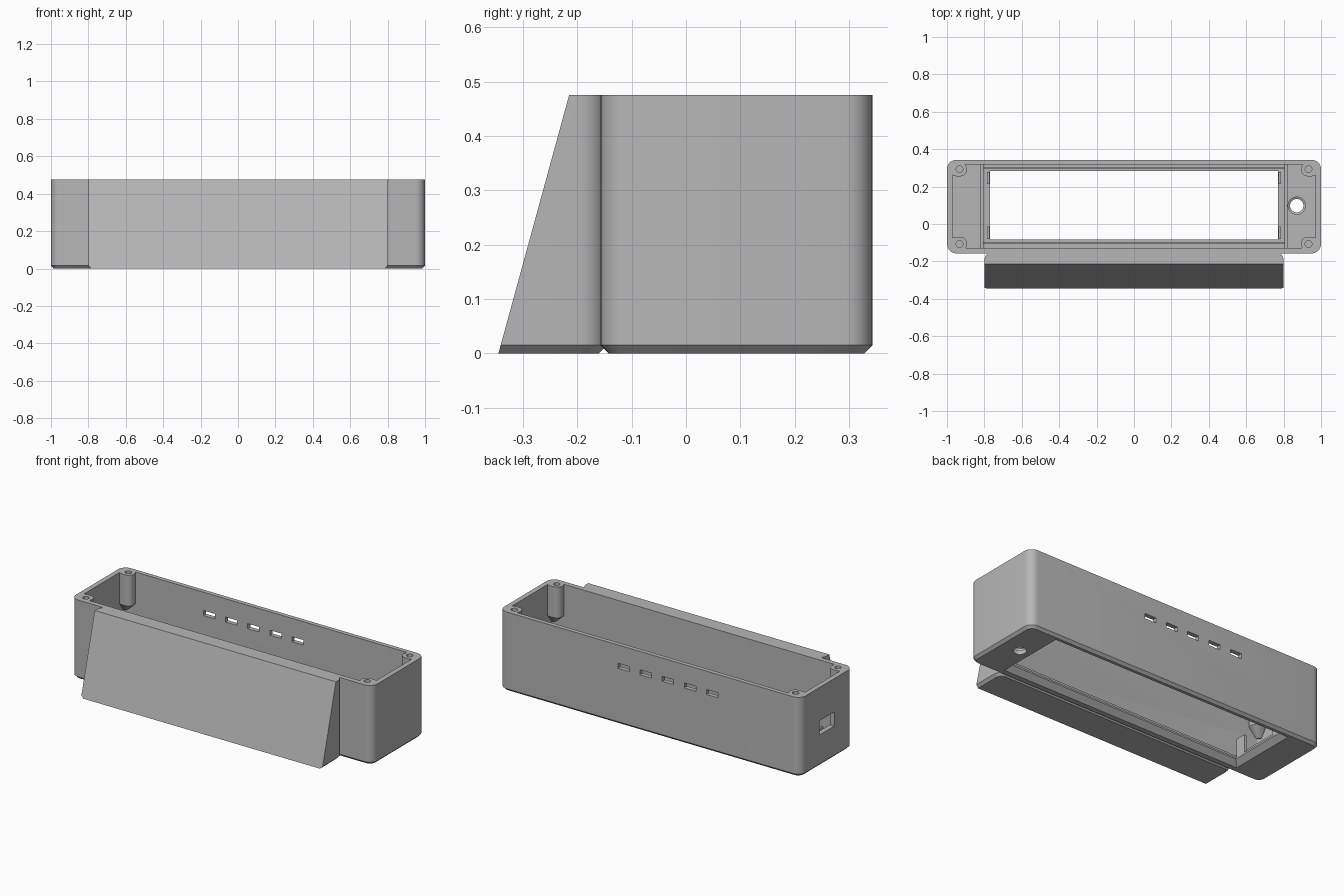
import bpy, bmesh, math
from mathutils import Vector

if "Cube" in bpy.data.objects:
    bpy.data.objects.remove(bpy.data.objects["Cube"], do_unlink=True)

grey = bpy.data.materials.new("plain grey plastic")
grey.use_nodes = True
GREY = (0.47, 0.47, 0.47, 1)
grey.diffuse_color = GREY
grey.node_tree.nodes["Principled BSDF"].inputs["Base Color"].default_value = GREY

H = 0.475                      # case height
BACK, FRONT = 0.343, -0.157    # case depth limits
MID = (BACK + FRONT) / 2
FLOOR = 0.04


def finish(name, bm):
    bmesh.ops.recalc_face_normals(bm, faces=bm.faces)
    mesh = bpy.data.meshes.new(name)
    bm.to_mesh(mesh)
    bm.free()
    mesh.materials.append(grey)
    obj = bpy.data.objects.new(name, mesh)
    bpy.context.collection.objects.link(obj)
    return obj


def outline(x0, x1, y0, y1, r, steps=8):
    """Rounded rectangle as a list of corner points."""
    x0, x1 = sorted((x0, x1))
    y0, y1 = sorted((y0, y1))
    if r == 0:
        return [(x0, y0), (x1, y0), (x1, y1), (x0, y1)]
    centres = [(x1 - r, y1 - r), (x0 + r, y1 - r), (x0 + r, y0 + r), (x1 - r, y0 + r)]
    pts = []
    for q, (cx, cy) in enumerate(centres):
        for s in range(steps + 1):
            a = math.pi / 2 * (q + s / steps)
            pts.append((cx + r * math.cos(a), cy + r * math.sin(a)))
    return pts


def loft_mesh(sections):
    """Solid through stacked outlines, each (x0, x1, y0, y1, r, z)."""
    bm = bmesh.new()
    rings = [[bm.verts.new((x, y, s[5])) for x, y in outline(*s[:5])] for s in sections]
    for a, b in zip(rings, rings[1:]):
        for i in range(len(a)):
            j = (i + 1) % len(a)
            bm.faces.new((a[i], a[j], b[j], b[i]))
    bm.faces.new(rings[0][::-1])
    bm.faces.new(rings[-1])
    return bm


def loft(name, *sections):
    return finish(name, loft_mesh(sections))


def box(name, x0, x1, y0, y1, z0, z1):
    return loft(name, (x0, x1, y0, y1, 0, z0), (x0, x1, y0, y1, 0, z1))


def cone(name, x, y, levels):
    """Turned solid; levels are (radius, z)."""
    return loft(name, *[(x - r, x + r, y - r, y + r, r * 0.999, z) for r, z in levels])


def combine(target, tool, mode):
    mod = target.modifiers.new(mode, 'BOOLEAN')
    mod.operation = mode
    mod.solver = 'EXACT'
    mod.object = tool
    bpy.context.view_layer.objects.active = target
    bpy.ops.object.modifier_apply(modifier=mod.name)
    bpy.data.objects.remove(tool, do_unlink=True)


# Case shell with chamfered foot
C = 0.015
case = loft("case",
            (-1 + C, 1 - C, FRONT + C, BACK - C, 0.035, 0),
            (-1, 1, FRONT, BACK, 0.05, C),
            (-1, 1, FRONT, BACK, 0.05, H))

# Sloped front block, rounded at its rear corners
bm = loft_mesh([(-0.8 + C, 0.8 - C, -0.6, -0.145 - C, 0.035, 0),
                (-0.8, 0.8, -0.6, -0.145, 0.05, C),
                (-0.8, 0.8, -0.6, -0.145, 0.05, H)])
slope = Vector((0, -H, 0.13))
cut = bmesh.ops.bisect_plane(bm, geom=bm.verts[:] + bm.edges[:] + bm.faces[:],
                             plane_co=(0, -0.345, 0), plane_no=slope, clear_outer=True)
bmesh.ops.holes_fill(bm, edges=[e for e in bm.edges if e.is_boundary])
combine(case, finish("sloped_front", bm), 'UNION')

# Hollow interior
IN = (-0.97, 0.97, FRONT + 0.03, BACK - 0.026, 0.02)
combine(case, loft("cavity", (*IN, FLOOR), (*IN, 0.6)), 'DIFFERENCE')

# Display window, flared towards the underside
WIN = (-0.77, 0.77, -0.082, 0.283, 0)
combine(case, loft("window", (-0.81, 0.81, -0.12, 0.32, 0, -0.01),
                   (*WIN, 0.03), (*WIN, 0.1)), 'DIFFERENCE')

# Round floor hole with widened upper edge
combine(case, cone("floor_hole", 0.87, 0.098,
                   [(0.036, -0.05), (0.036, 0.025), (0.046, 0.03), (0.046, 0.1)]), 'DIFFERENCE')

# Vent slots in the back wall
for i in range(5):
    x = -0.12 + (i - 2) * 0.147
    combine(case, box("slot", x - 0.038, x + 0.038, 0.28, 0.4, 0.335, 0.365), 'DIFFERENCE')

# Connector opening in the end wall
combine(case, box("port", -1.1, -0.94, MID - 0.07, MID + 0.07, 0.19, 0.275), 'DIFFERENCE')

# Corner screw bosses with tapered lower ends and blind holes
for sx in (-1, 1):
    for sy in (-1, 1):
        far = (sx * 0.985, MID + sy * 0.235)
        near = (sx * 0.893, MID + sy * 0.162)
        tip = (sx * 0.95, MID + sy * 0.205)
        top = (near[0], far[0], near[1], far[1], 0.035)
        boss = loft("boss", (tip[0], far[0], tip[1], far[1], 0.014, 0.24),
                    (*top, 0.29), (*top, H))
        combine(case, boss, 'UNION')
        drill = cone("drill", sx * 0.933, MID + sy * 0.2, [(0.018, 0.32), (0.018, 0.6)])
        combine(case, drill, 'DIFFERENCE')

# Smooth the rounded corners, keep the edges crisp
bpy.ops.object.select_all(action='DESELECT')
case.select_set(True)
bpy.context.view_layer.objects.active = case
bpy.ops.object.shade_smooth_by_angle(angle=math.radians(25))

# Ribs around the window and retaining clips at its ends
BASE = FLOOR - 0.002
for side, sx in (("left", 1), ("right", -1)):
    box(side + "_rib", sx * 0.805, sx * 0.82, FRONT + 0.025, BACK - 0.02, BASE, 0.08)
    for end, y in (("front", -0.08), ("back", 0.213)):
        box(f"{side}_{end}_clip", sx * 0.772, sx * 0.787, y, y + 0.066, BASE, 0.15)
for end, y in (("front", -0.105), ("back", 0.295)):
    box(end + "_rib", -0.805, 0.805, y, y + 0.01, BASE, 0.06)
